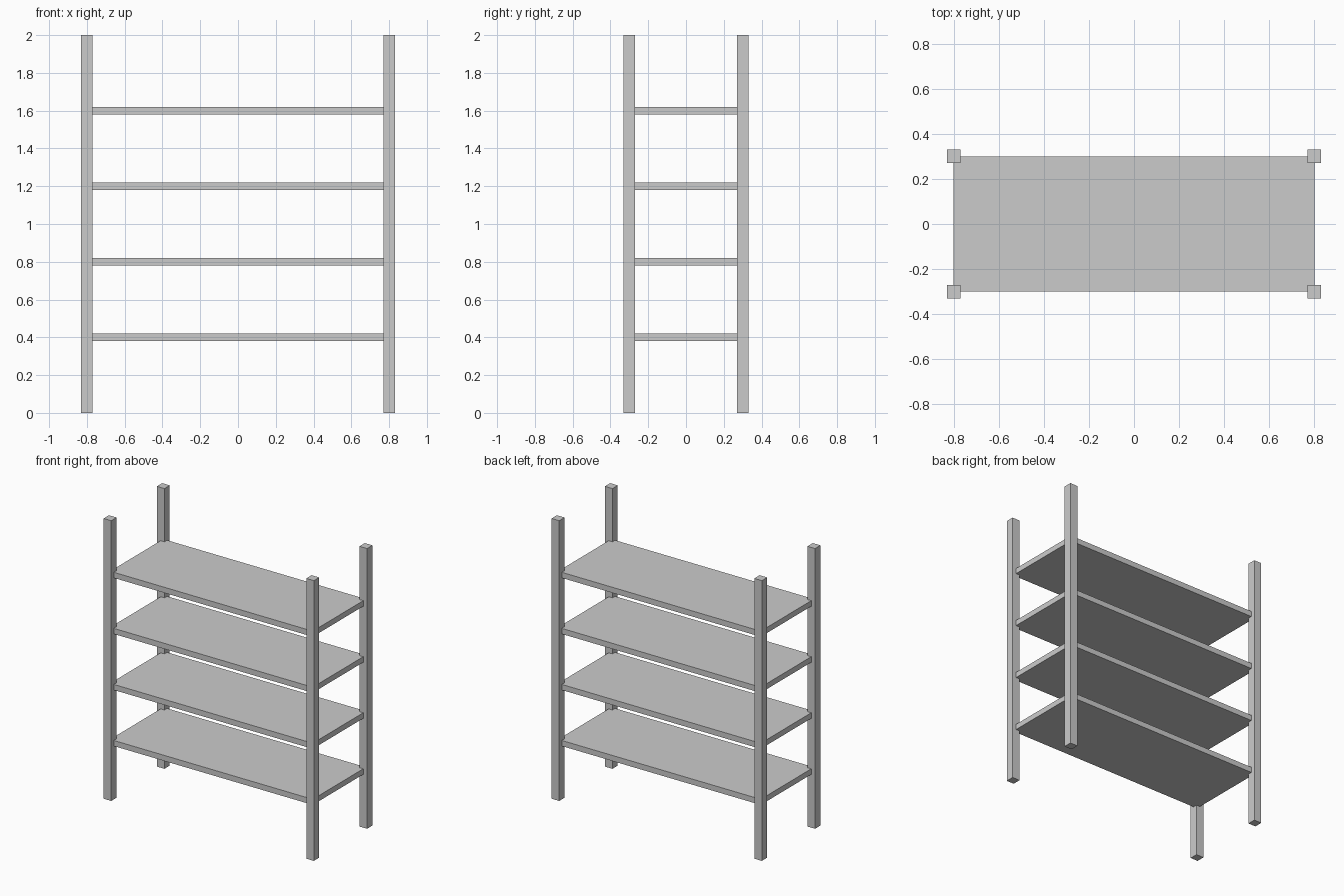
import bpy

if "Cube" in bpy.data.objects:
    bpy.data.objects.remove(bpy.data.objects["Cube"])

WIDTH, DEPTH, HEIGHT = 1.6, 0.6, 2.0
POST, SHELF = 0.06, 0.04


def box(name, center, size):
    bpy.ops.mesh.primitive_cube_add(size=1, location=center)
    obj = bpy.context.object
    obj.name = name
    obj.scale = size
    bpy.ops.object.transform_apply(location=False, rotation=False, scale=True)
    return obj


# Four corner posts
for side, sx in (("left", -1), ("right", 1)):
    for end, sy in (("front", -1), ("back", 1)):
        box(f"{end}_{side}_post",
            (sx * WIDTH / 2, sy * DEPTH / 2, HEIGHT / 2),
            (POST, POST, HEIGHT))

# Evenly spaced shelves, corners set into the posts
for i in range(1, 5):
    box(f"shelf_{i}", (0, 0, 0.4 * i), (WIDTH, DEPTH, SHELF))
